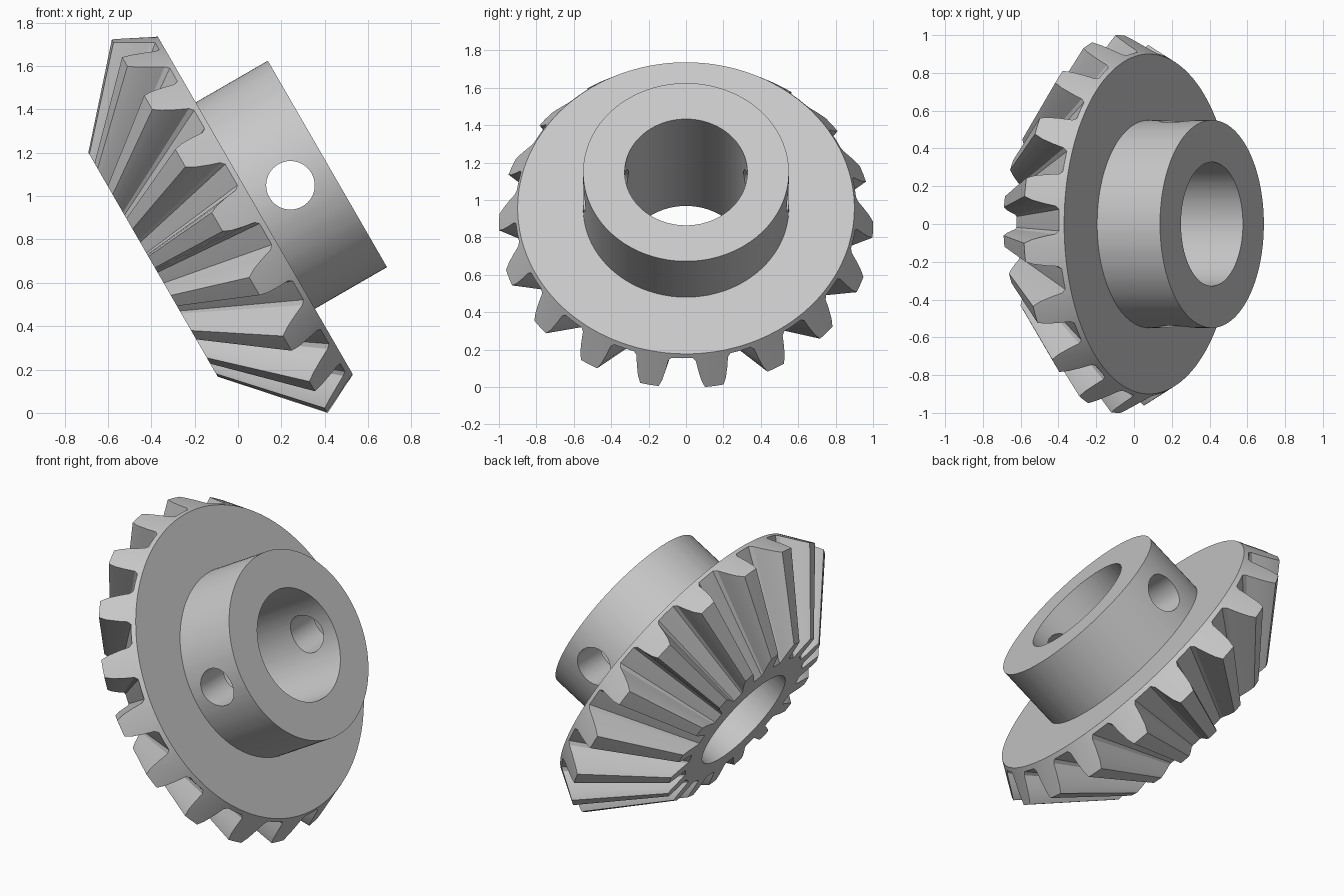
import bpy, bmesh, math
from mathutils import Matrix, Vector

cube = bpy.data.objects.get("Cube")
if cube:
    bpy.data.objects.remove(cube, do_unlink=True)

# Main dimensions, measured along and around the gear axis (z while building)
TEETH = 18
RIM_R, HUB_R, BORE_R = 0.9, 0.55, 0.328
HUB_END, TOE = 0.384, -0.545
APEX = -1.0775
PHASE = math.radians(8.7)

# Half tooth outline: (angle from tooth centre, height up the back cone)
half = [(0.05, 1.0), (0.068, 0.8), (0.083, 0.5), (0.094, 0.22), (0.112, 0.13)]
tooth = ([(-a, h) for a, h in reversed(half)] + [(0, 1.0)] + half
         + [(math.pi / TEETH, 0.13)])
outline = [(PHASE + 2 * math.pi * i / TEETH + a, h)
           for i in range(TEETH) for a, h in tooth]


def polar(r, a, z):
    return Vector((r * math.cos(a), r * math.sin(a), z))


def circle(r, z):
    return [polar(r, a, z) for a, _ in outline]


def toward_apex(p):
    """Slide a heel point down its cone line to the flat toe plane."""
    s = (TOE - APEX) / (p.z - APEX)
    return Vector((p.x * s, p.y * s, TOE))


# Toothed loops at the heel (large end) and toe (small end)
heel = [polar(RIM_R + 0.1 * h, a, -0.19 * h) for a, h in outline]
toe = [toward_apex(p) for p in heel]

# Closed skin: toe, teeth, back disc, hub, bore
rings = [toe, heel, circle(RIM_R, 0), circle(HUB_R, 0), circle(HUB_R, HUB_END),
         circle(BORE_R, HUB_END), circle(BORE_R, TOE)]
bm = bmesh.new()
loops = [[bm.verts.new(p) for p in ring] for ring in rings]
n = len(outline)
for k, lower in enumerate(loops):
    upper = loops[(k + 1) % len(loops)]
    for i in range(n):
        j = (i + 1) % n
        bm.faces.new((lower[i], lower[j], upper[j], upper[i]))
bmesh.ops.recalc_face_normals(bm, faces=bm.faces)
mesh = bpy.data.meshes.new("bevel_gear")
bm.to_mesh(mesh)
bm.free()
gear = bpy.data.objects.new("bevel_gear", mesh)
bpy.context.collection.objects.link(gear)

# Plain grey metal
grey = bpy.data.materials.new("grey_metal")
grey.use_nodes = True
colour = (0.58, 0.58, 0.58, 1)
grey.diffuse_color = colour
grey.node_tree.nodes["Principled BSDF"].inputs["Base Color"].default_value = colour
mesh.materials.append(grey)

# Set-screw hole straight through both walls of the hub
bpy.ops.mesh.primitive_cylinder_add(vertices=48, radius=0.112, depth=1.6,
                                    location=(0, 0, 0.187),
                                    rotation=(math.pi / 2, 0, 0))
cutter = bpy.context.object
cutter.name = "screw_hole_cutter"
cutter.hide_render = True
cutter.data.materials.append(grey)
cut = gear.modifiers.new("screw_hole", "BOOLEAN")
cut.operation = "DIFFERENCE"
cut.solver = "EXACT"
cut.object = cutter
bpy.ops.object.select_all(action="DESELECT")
gear.select_set(True)
bpy.context.view_layer.objects.active = gear
bpy.ops.object.modifier_apply(modifier=cut.name)
bpy.data.objects.remove(cutter, do_unlink=True)

# Tilt the axis to point right and upward, resting on the lowest teeth
gear.data.transform(Matrix.Translation((0.08, 0, 0.965))
                    @ Matrix.Rotation(math.radians(60), 4, "Y"))
lowest = min(v.co.z for v in gear.data.vertices)
gear.data.transform(Matrix.Translation((0, 0, -lowest)))
bpy.ops.object.shade_smooth_by_angle(angle=math.radians(30))
